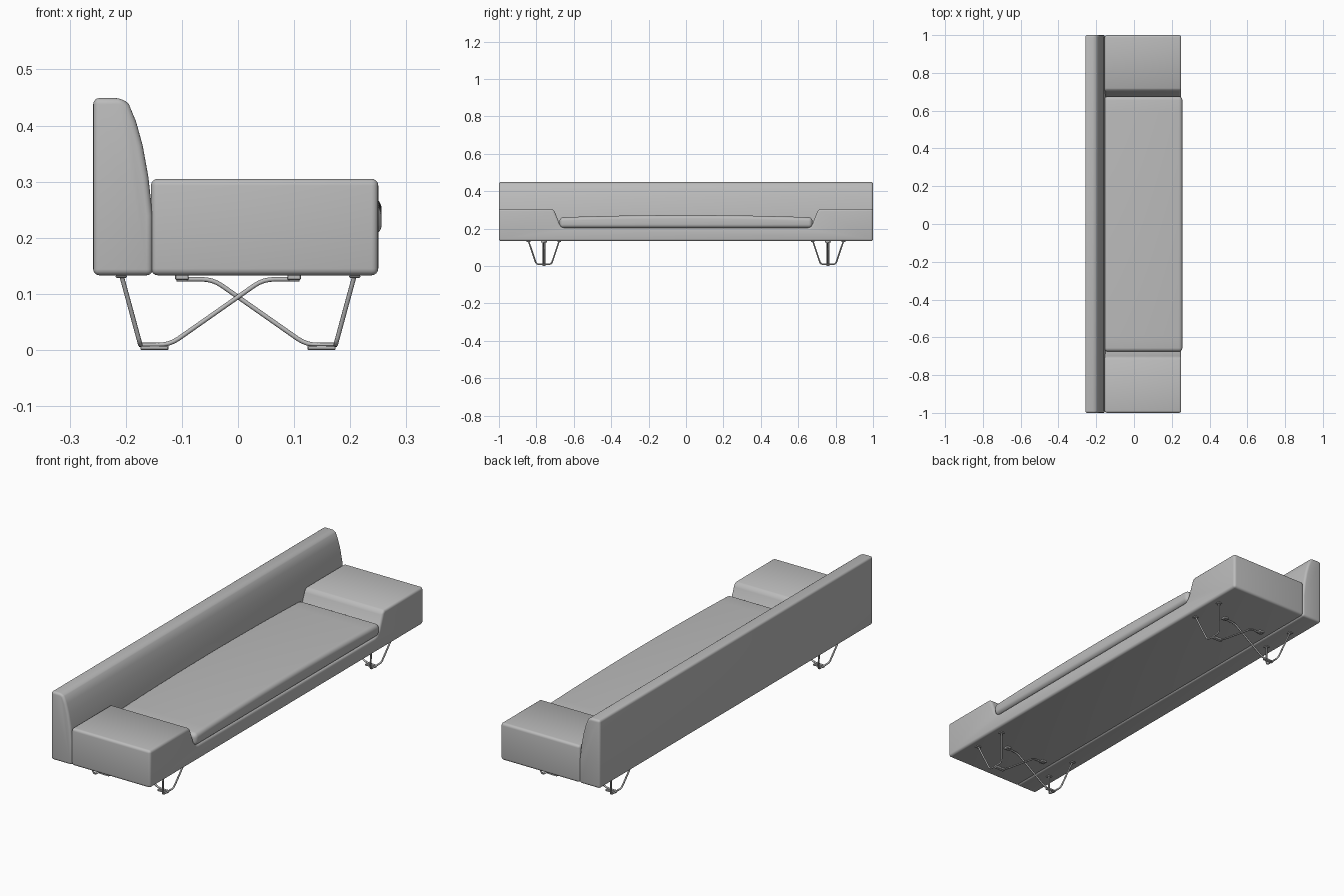
import bpy, bmesh, math
from mathutils import Vector

cube = bpy.data.objects.get("Cube")
if cube:
    bpy.data.objects.remove(cube, do_unlink=True)


def material(name, rgb):
    m = bpy.data.materials.new(name)
    m.use_nodes = True
    col = (*rgb, 1)
    m.diffuse_color = col
    m.node_tree.nodes["Principled BSDF"].inputs["Base Color"].default_value = col
    return m


GREY = material("soft grey", (0.5, 0.5, 0.5))


def add(name, mesh, smooth=40):
    ob = bpy.data.objects.new(name, mesh)
    bpy.context.collection.objects.link(ob)
    mesh.materials.clear()
    mesh.materials.append(GREY)
    bpy.ops.object.select_all(action="DESELECT")
    ob.select_set(True)
    bpy.context.view_layer.objects.active = ob
    bpy.ops.object.shade_smooth_by_angle(angle=math.radians(smooth))
    return ob


def extrude(name, points, vector, bevel, segments=4):
    """Closed outline swept along a vector, with rounded edges."""
    bm = bmesh.new()
    face = bm.faces.new([bm.verts.new(p) for p in points])
    out = bmesh.ops.extrude_face_region(bm, geom=[face])
    bmesh.ops.translate(bm, vec=vector,
                        verts=[g for g in out["geom"] if isinstance(g, bmesh.types.BMVert)])
    bmesh.ops.recalc_face_normals(bm, faces=bm.faces)
    edges = [e for e in bm.edges if e.calc_face_angle(0) > math.radians(35)]
    bmesh.ops.bevel(bm, geom=edges, offset=bevel, segments=segments, profile=0.5,
                    affect="EDGES", clamp_overlap=True)
    mesh = bpy.data.meshes.new(name)
    bm.to_mesh(mesh)
    bm.free()
    return add(name, mesh)


def rounded(points, r):
    """Path with its inner corners replaced by short arcs."""
    pts = [Vector(p) for p in points]
    path = [pts[0]]
    for a, b, c in zip(pts, pts[1:], pts[2:]):
        p, q = b + (a - b).normalized() * r, b + (c - b).normalized() * r
        for i in range(5):
            t = i / 4
            path.append(p * (1 - t) ** 2 + b * 2 * t * (1 - t) + q * t * t)
    return path + [pts[-1]]


def rod(name, points, radius=0.004, corner=0.015):
    path = rounded(points, corner)
    cu = bpy.data.curves.new(name, "CURVE")
    cu.dimensions = "3D"
    cu.bevel_depth = radius
    cu.bevel_resolution = 2
    cu.use_fill_caps = True
    sp = cu.splines.new("POLY")
    sp.points.add(len(path) - 1)
    for p, co in zip(sp.points, path):
        p.co = (*co, 1)
    tmp = bpy.data.objects.new(name + "_path", cu)
    bpy.context.collection.objects.link(tmp)
    bpy.context.view_layer.update()
    mesh = bpy.data.meshes.new_from_object(
        tmp.evaluated_get(bpy.context.evaluated_depsgraph_get()))
    bpy.data.objects.remove(tmp, do_unlink=True)
    return add(name, mesh, 50)


def plate(name, centre, size):
    x, y, z = (c - s / 2 for c, s in zip(centre, size))
    w, d, h = size
    outline = [(x, y, z), (x + w, y, z), (x + w, y + d, z), (x, y + d, z)]
    return extrude(name, outline, (0, 0, h), 0.0015, 1)


# Seat base with raised arms at both ends
half = [(1, 0.133), (1, 0.305), (0.718, 0.305), (0.704, 0.297),
        (0.676, 0.224), (0.66, 0.206), (0.645, 0.203)]
outline = half + [(-y, z) for y, z in reversed(half)]
extrude("seat_base", [(-0.155, y, z) for y, z in outline], (0.405, 0, 0), 0.012)

# Backrest with a sloping, softly curved front
back = [(-0.258, 0.133), (-0.258, 0.449), (-0.208, 0.449), (-0.195, 0.439),
        (-0.182, 0.408), (-0.170, 0.365), (-0.160, 0.31), (-0.152, 0.24), (-0.152, 0.133)]
extrude("backrest", [(x, -1, z) for x, z in back], (0, 2, 0), 0.011)

# Seat cushion with a crowned top
crown = [(0.676 * i / 8, 0.26 + 0.012 * (1 - (i / 8) ** 2)) for i in range(-8, 9)]
outline = [(-0.676, 0.203)] + crown + [(0.676, 0.203)]
extrude("seat_cushion", [(-0.158, y, z) for y, z in outline], (0.414, 0, 0), 0.02, 5)

# Wire legs: a crossing pair under each end
for end, y0 in (("right", -0.76), ("left", 0.76)):
    for side, s in (("front", 1), ("back", -1)):
        tag = f"{end}_{side}"
        y = y0 + s * 0.004
        rod(f"{tag}_hairpin_leg",
            [(s * 0.208, y0 - 0.082, 0.134), (s * 0.174, y0 - 0.04, 0.009),
             (s * 0.174, y0 + 0.04, 0.009), (s * 0.208, y0 + 0.082, 0.134)])
        rod(f"{tag}_cross_rod",
            [(s * 0.176, y, 0.009), (s * 0.122, y, 0.009),
             (-s * 0.045, y, 0.126), (-s * 0.11, y, 0.126)], corner=0.02)
        plate(f"{tag}_foot", (s * 0.149, y0, 0.004), (0.05, 0.016, 0.008))
        plate(f"{tag}_rod_mount", (-s * 0.1, y, 0.13), (0.024, 0.024, 0.01))
        for d in (-0.082, 0.082):
            plate(f"{tag}_leg_mount", (s * 0.208, y0 + d, 0.131), (0.02, 0.02, 0.005))
